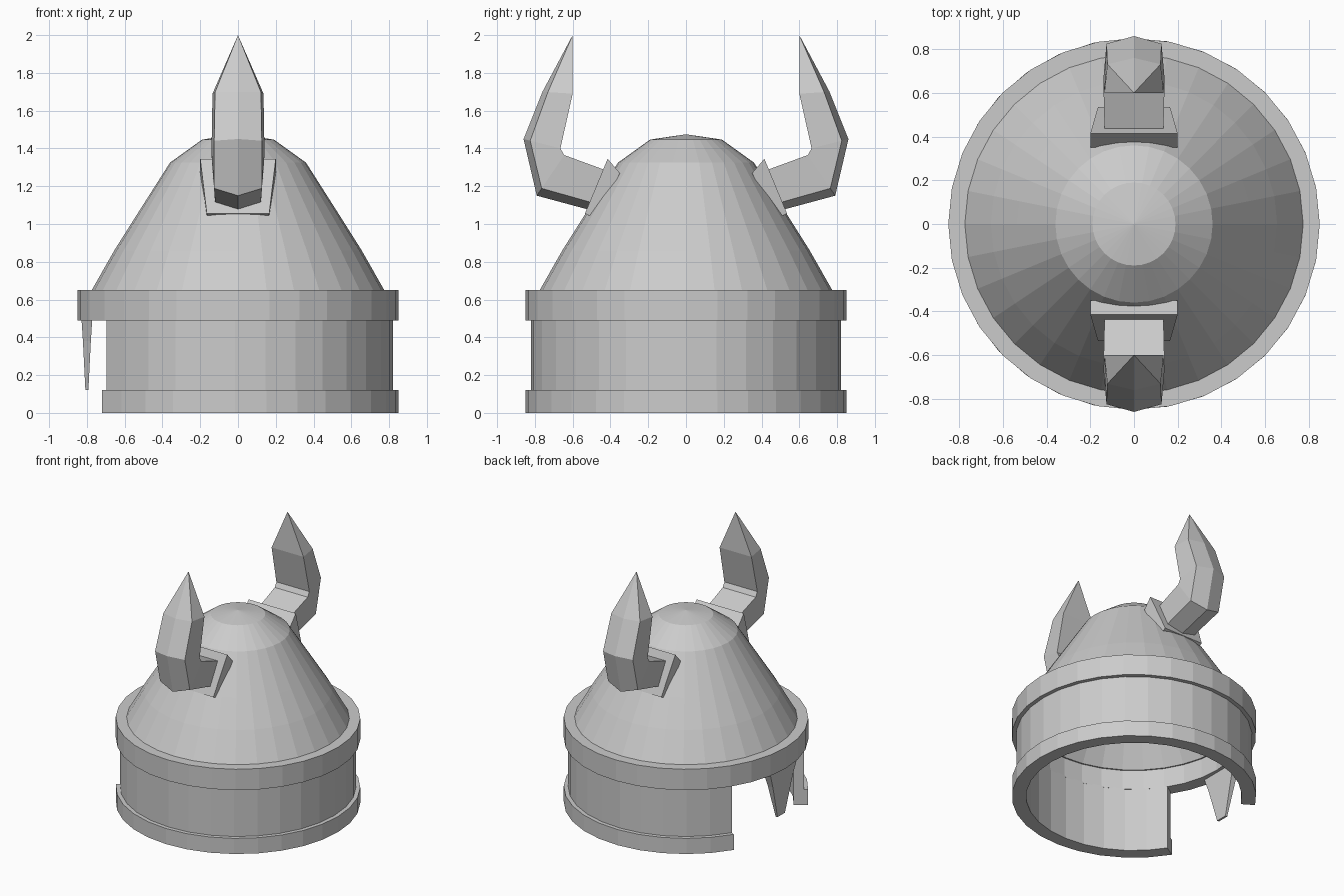
import bpy, bmesh
from math import radians, cos, sin

if "Cube" in bpy.data.objects:
    bpy.data.objects.remove(bpy.data.objects["Cube"])


def finish(name, bm):
    bmesh.ops.remove_doubles(bm, verts=bm.verts, dist=0.0005)
    bmesh.ops.recalc_face_normals(bm, faces=bm.faces)
    me = bpy.data.meshes.new(name)
    bm.to_mesh(me)
    bm.free()
    ob = bpy.data.objects.new(name, me)
    bpy.context.collection.objects.link(ob)
    return ob


def sweep(name, section, half_angle, steps):
    """Turn a closed (radius, z) section about z, centred on +x."""
    bm = bmesh.new()
    full = half_angle >= 180
    rings = []
    for i in range(steps if full else steps + 1):
        a = radians(-half_angle + 2 * half_angle * i / steps)
        rings.append([bm.verts.new((r * cos(a), r * sin(a), z)) for r, z in section])
    n = len(section)
    for i in range(steps):
        p, q = rings[i], rings[(i + 1) % len(rings)]
        for j in range(n):
            k = (j + 1) % n
            if section[j][0] == 0 and section[k][0] == 0:
                continue
            bm.faces.new((p[j], p[k], q[k], q[j]))
    if not full:
        bm.faces.new(rings[0])
        bm.faces.new(rings[-1])
    return finish(name, bm)


def ring_section(r0, r1, z0, z1):
    return [(r0, z0), (r1, z0), (r1, z1), (r0, z1)]


def loft(name, rings, tip=None):
    """Skin successive rings of points, closing both ends."""
    bm = bmesh.new()
    vs = [[bm.verts.new(p) for p in ring] for ring in rings]
    n = len(vs[0])
    for a, b in zip(vs, vs[1:]):
        for j in range(n):
            bm.faces.new((a[j], a[(j + 1) % n], b[(j + 1) % n], b[j]))
    bm.faces.new(vs[0])
    if tip:
        t = bm.verts.new(tip)
        for j in range(n):
            bm.faces.new((vs[-1][j], vs[-1][(j + 1) % n], t))
    else:
        bm.faces.new(vs[-1])
    return finish(name, bm)


# Dome shell
sweep("dome", [(0.78, 0.64), (0.655, 0.86), (0.535, 1.05), (0.36, 1.325),
               (0.19, 1.447), (0, 1.475), (0, 1.43), (0.17, 1.40),
               (0.32, 1.29), (0.49, 1.03), (0.61, 0.84), (0.74, 0.64)], 180, 32)

# Brow band, then side wall and lower rim open at the face (-x)
sweep("brow_band", ring_section(0.75, 0.85, 0.49, 0.65), 180, 32)
sweep("side_wall", ring_section(0.75, 0.82, 0.11, 0.50), 148, 26)
sweep("lower_rim", ring_section(0.75, 0.85, 0.0, 0.12), 148, 26)

# Tapered nose guard
loft("nose_guard", [[(-0.8 - t, -w, z), (-0.8 + t, -w, z), (-0.8 + t, w, z), (-0.8 - t, w, z)]
                    for z, w, t in ((0.52, 0.17, 0.03), (0.38, 0.12, 0.021), (0.12, 0.045, 0.008))])


def horn_ring(inner, outer, w):
    """Five-sided section: flat inside, ridge on the outside."""
    def at(t):
        return [i + (o - i) * t for i, o in zip(inner, outer)]
    a, b = at(0), at(0.82)
    return [(-w, *a), (w, *a), (w * 0.9, *b), (0, *outer), (-w * 0.9, *b)]


horn_path = [((0.36, 1.25), (0.44, 1.06), 0.13), ((0.44, 1.29), (0.53, 1.08), 0.135),
             ((0.645, 1.365), (0.79, 1.15), 0.14), ((0.665, 1.40), (0.86, 1.45), 0.14),
             ((0.60, 1.69), (0.76, 1.70), 0.135)]

# Horns and their slanted collars, mirrored front to back
for side, s in (("back", 1), ("front", -1)):
    rings = [[(x, s * y, z) for x, y, z in horn_ring(*p)] for p in horn_path]
    loft(side + "_horn", rings, (0, s * 0.60, 2.0))
    loft(side + "_horn_collar", [
        [(-0.20, s * (0.37 + d), 1.27 + e), (0.20, s * (0.37 + d), 1.27 + e),
         (0.165, s * (0.49 + d), 1.025 + e * 0.4), (-0.165, s * (0.49 + d), 1.025 + e * 0.4)]
        for d, e in ((-0.02, 0), (0.045, 0.075))])
